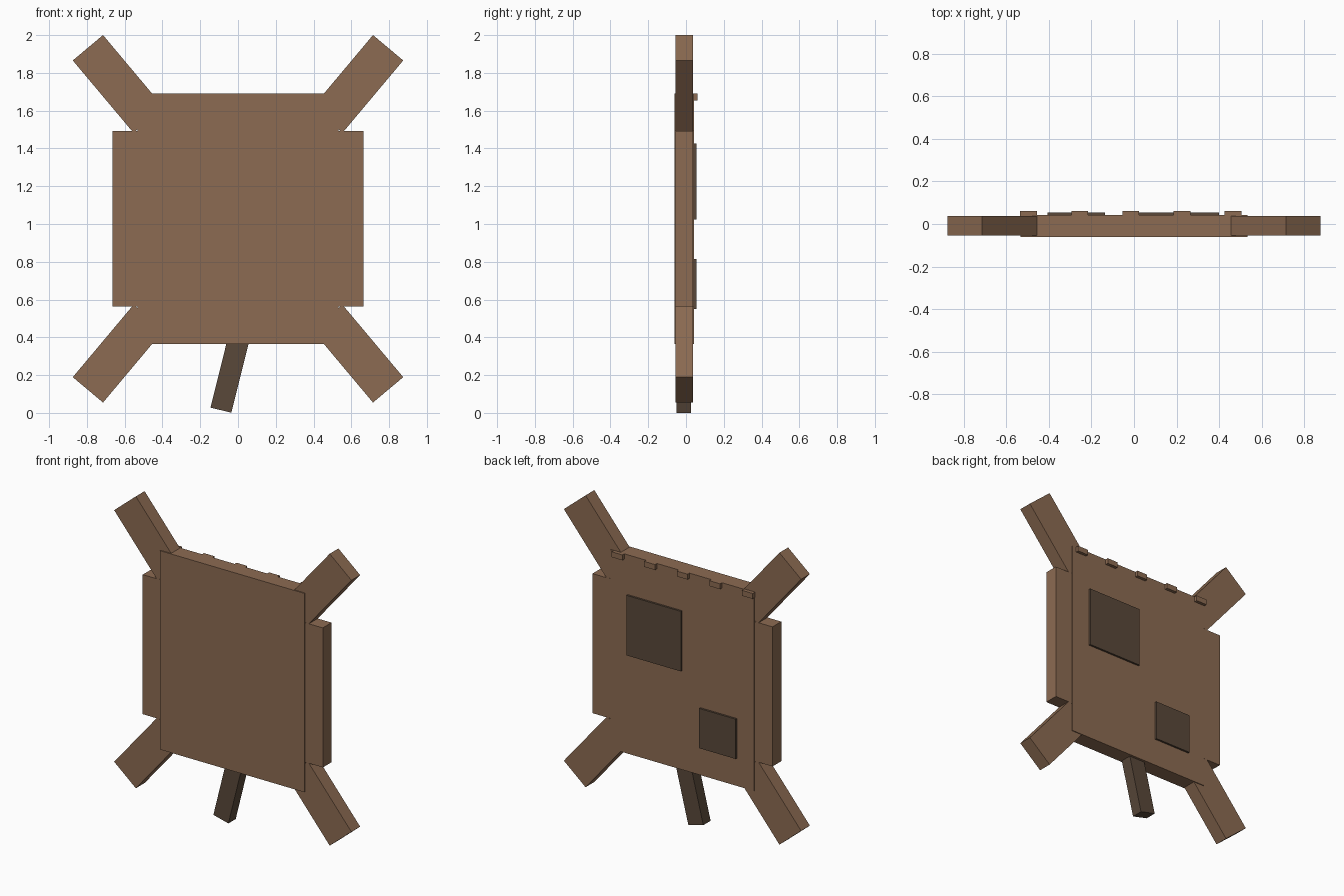
import bpy
import math

cube = bpy.data.objects.get("Cube")
if cube:
    bpy.data.objects.remove(cube, do_unlink=True)


def make_material(name, rgb):
    m = bpy.data.materials.new(name)
    m.use_nodes = True
    m.diffuse_color = (*rgb, 1)
    m.node_tree.nodes["Principled BSDF"].inputs["Base Color"].default_value = (*rgb, 1)
    return m


BROWN = make_material("hide_brown", (0.262, 0.147, 0.084))
DARK = make_material("dark_brown", (0.100, 0.065, 0.042))


def box(name, centre, size, mat, tilt=0.0):
    """Box of a given size, tilted about the y axis (degrees)."""
    bpy.ops.mesh.primitive_cube_add(size=1, location=centre,
                                    rotation=(0, math.radians(tilt), 0))
    ob = bpy.context.object
    ob.name = name
    ob.scale = size
    bpy.ops.object.transform_apply(location=False, rotation=False, scale=True)
    ob.data.materials.append(mat)
    return ob


MID_Z = 1.0275      # height of the hide's centre
LIMB_Y = -0.009     # depth centre of flaps and legs
BACK_Y = 0.042      # rear surface of the body panel

# Body panel
box("body_panel", (0, -0.01, MID_Z), (1.064, 0.104, 1.325), BROWN)

# Side flaps and the four splayed legs
for sx, side in ((1, "left"), (-1, "right")):
    box(f"{side}_flap", (sx * 0.593, LIMB_Y, MID_Z), (0.142, 0.092, 0.93), BROWN)
    for sz, level in ((1, "upper"), (-1, "lower")):
        box(f"{level}_{side}_leg", (sx * 0.634, LIMB_Y, MID_Z + sz * 0.714),
            (0.5, 0.092, 0.209), BROWN, tilt=-50 * sx * sz)

# Tail, angled to one side
box("tail", (-0.03, -0.0125, 0.257), (0.114, 0.077, 0.5), DARK, tilt=14)

# Dark patches on the back
box("large_patch", (0.20, BACK_Y + 0.0045, 1.225), (0.40, 0.017, 0.40), DARK)
box("small_patch", (-0.27, BACK_Y + 0.0045, 0.682), (0.27, 0.017, 0.265), DARK)

# Row of small tabs along the top of the back
for i in range(5):
    box(f"top_tab_{i + 1}", (-0.495 + 0.24 * i, BACK_Y + 0.008, 1.672),
        (0.079, 0.024, 0.036), BROWN)
